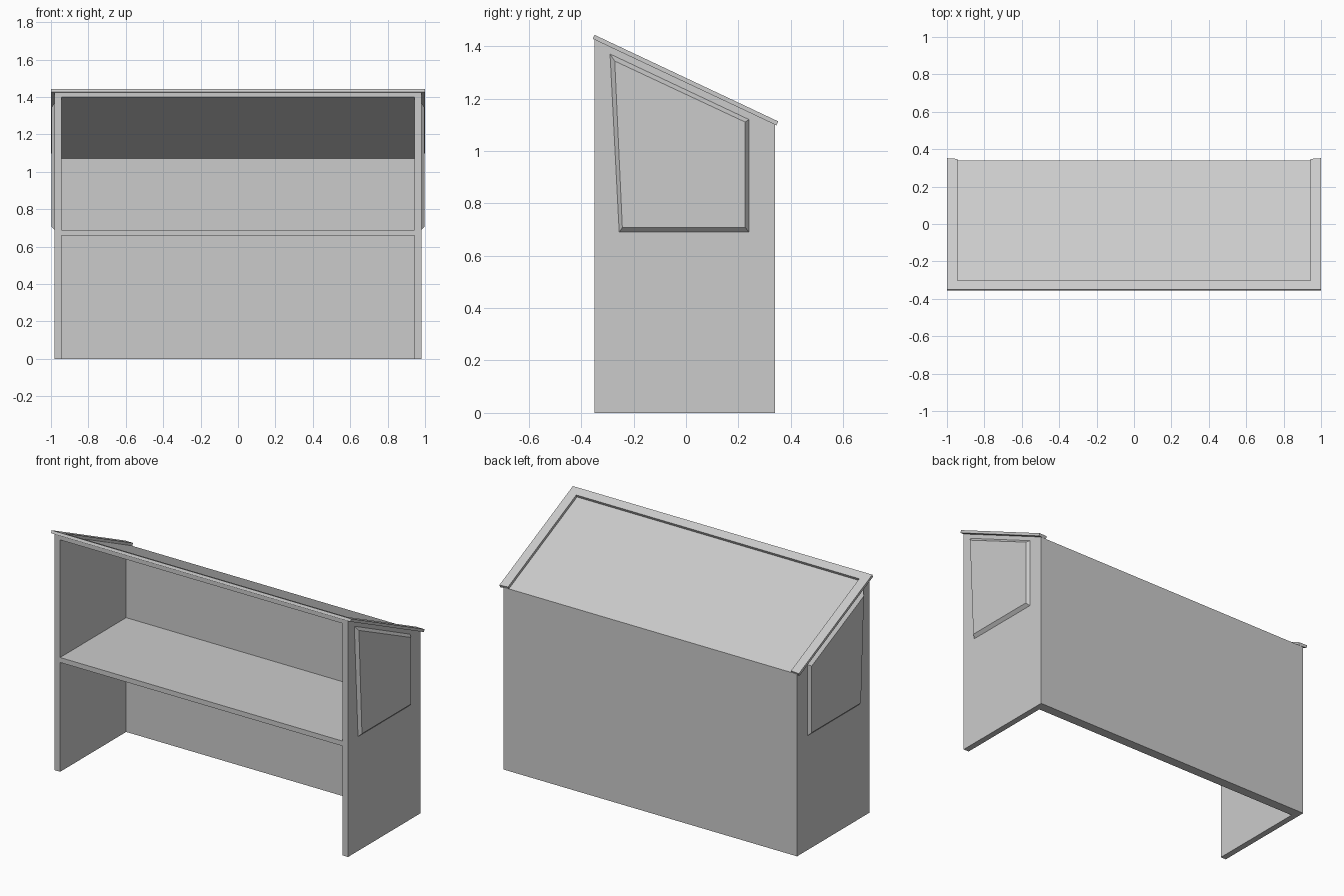
import bpy

if "Cube" in bpy.data.objects:
    bpy.data.objects.remove(bpy.data.objects["Cube"])


def make(name, verts, faces):
    mesh = bpy.data.meshes.new(name)
    mesh.from_pydata(verts, [], faces)
    mesh.update()
    obj = bpy.data.objects.new(name, mesh)
    bpy.context.collection.objects.link(obj)
    # make all normals point outwards
    import bmesh
    bm = bmesh.new()
    bm.from_mesh(mesh)
    bmesh.ops.recalc_face_normals(bm, faces=bm.faces)
    bm.to_mesh(mesh)
    bm.free()
    return obj


def loft(name, loop_a, loop_b):
    """Closed solid between two matching loops of 3D points."""
    n = len(loop_a)
    sides = [(i, (i + 1) % n, n + (i + 1) % n, n + i) for i in range(n)]
    caps = [tuple(reversed(range(n))), tuple(range(n, 2 * n))]
    return make(name, loop_a + loop_b, sides + caps)


def prism(name, profile, x0, x1, profile_end=None):
    """Extrude a (y, z) profile along x, optionally tapering to another profile."""
    end = profile_end or profile
    return loft(name, [(x0, y, z) for y, z in profile], [(x1, y, z) for y, z in end])


FRONT, BACK, INNER_BACK = -0.35, 0.34, 0.28
OUT, IN = 0.98, 0.943


def slope(y):
    return 1.425 - 0.471 * (y - FRONT)


# side walls and raised bevelled side panels
wall = [(FRONT, 0), (BACK, 0), (BACK, slope(BACK)), (FRONT, slope(FRONT))]
panel_base = [(-0.255, 0.69), (0.24, 0.69), (0.24, 1.12), (-0.29, 1.37)]
panel_face = [(-0.243, 0.708), (0.226, 0.708), (0.226, 1.11), (-0.272, 1.343)]
for side, s in (("left", -1), ("right", 1)):
    prism(side + "_wall", wall, s * IN, s * OUT)
    prism(side + "_raised_panel", panel_base, s * OUT, s * 0.998, panel_face)

# back wall
prism("back_wall", [(INNER_BACK, 0), (BACK, 0), (BACK, slope(BACK)),
                    (INNER_BACK, slope(INNER_BACK))], -IN, IN)

# sloping roof panel, its front edge forming the header
prism("roof_panel", [(FRONT, 1.40), (INNER_BACK, 1.07),
                     (INNER_BACK, slope(INNER_BACK)), (FRONT, slope(FRONT))], -IN, IN)

# counter
prism("counter", [(FRONT, 0.66), (INNER_BACK, 0.66),
                  (INNER_BACK, 0.69), (FRONT, 0.69)], -IN, IN)

# U-shaped raised roof rim along the front and both sides
outline = [(-1, 0.345), (-1, -0.356), (1, -0.356), (1, 0.345),
           (0.945, 0.341), (0.945, -0.31), (-0.945, -0.31), (-0.945, 0.341)]
bottom = [(x, y, slope(y)) for x, y in outline]
top = [(x, y + 0.007, z + 0.015) for x, y, z in bottom]
loft("roof_rim", bottom, top)
